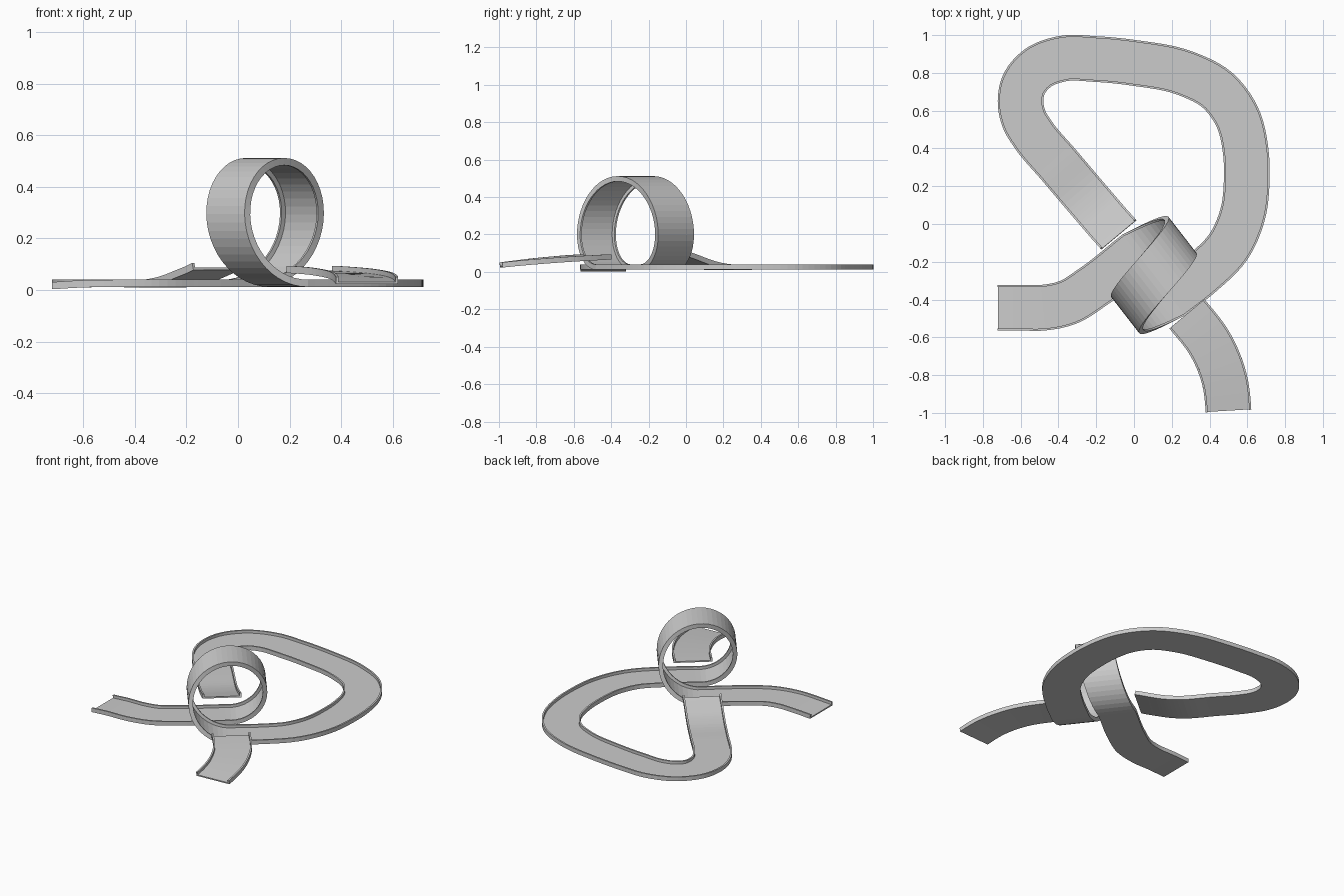
import bpy, bmesh, math
from mathutils import Vector as V

if "Cube" in bpy.data.objects:
    bpy.data.objects.remove(bpy.data.objects["Cube"])

UP = V((0, 0, 1))
A = math.radians(37.8)                       # heading of the loop
D = V((math.cos(A), math.sin(A), 0))         # forward through the loop
N = D.cross(UP)                              # right-hand side of the loop
BASE = 0.012                                 # underside height of flat track

# U-shaped cross-section (sideways, upwards): thin floor with two side rails
W, RAIL, FLOOR, H = 0.121, 0.011, 0.009, 0.028
PROFILE = [(-W, 0), (W, 0), (W, H), (W - RAIL, H), (W - RAIL, FLOOR),
           (-W + RAIL, FLOOR), (-W + RAIL, H), (-W, H)]


def spline(pts, start_dir, end_dir, step=6):
    """Smooth path with given end headings, as (position, right, up) frames."""
    p = [V(q if len(q) == 3 else (*q, BASE)) for q in pts]
    tan = []
    for i in range(len(p)):
        if 0 < i < len(p) - 1:
            a, b = p[i] - p[i - 1], p[i + 1] - p[i]
            tan.append((a / a.length * b.length + b / b.length * a.length)
                       / (a.length + b.length))
        else:
            tan.append(V(start_dir if i == 0 else end_dir).normalized())
    frames = []
    for i in range(len(p) - 1):
        L = (p[i + 1] - p[i]).length
        m0, m1 = tan[i] * L, tan[i + 1] * L
        for k in range(step + (i == len(p) - 2)):
            t = k / step
            pos = (p[i] * (2*t**3 - 3*t*t + 1) + m0 * (t**3 - 2*t*t + t)
                   + p[i + 1] * (3*t*t - 2*t**3) + m1 * (t**3 - t*t))
            d = (p[i] * (6*t*t - 6*t) + m0 * (3*t*t - 4*t + 1)
                 + p[i + 1] * (6*t - 6*t*t) + m1 * (3*t*t - 2*t))
            right = d.cross(UP).normalized()
            frames.append((pos, right, right.cross(d).normalized()))
    return frames


def loop(centre, radius, shift, segs=48):
    """Vertical loop that drifts sideways so exit clears entry."""
    frames = []
    for i in range(segs + 1):
        a = 2 * math.pi * i / segs
        up = -D * math.sin(a) + UP * math.cos(a)
        frames.append((centre + N * shift * (i / segs - 0.5) - up * radius, N, up))
    return frames


def sweep(name, frames):
    bm = bmesh.new()
    rings = [[bm.verts.new(p + r * x + u * y) for x, y in PROFILE]
             for p, r, u in frames]
    n = len(PROFILE)
    for a, b in zip(rings, rings[1:]):
        for i in range(n):
            j = (i + 1) % n
            bm.faces.new((a[i], a[j], b[j], b[i]))
    for ring in (rings[0], rings[-1]):       # end caps: floor and two rails
        for ids in ((0, 1, 4, 5), (1, 2, 3, 4), (0, 5, 6, 7)):
            bm.faces.new([ring[k] for k in ids])
    bmesh.ops.recalc_face_normals(bm, faces=bm.faces)
    me = bpy.data.meshes.new(name)
    bm.to_mesh(me)
    bm.free()
    ob = bpy.data.objects.new(name, me)
    bpy.context.collection.objects.link(ob)
    return ob


# Main track: entry, loop, circuit and take-off ramp in one sweep
R, SHIFT = 0.25, 0.30
centre = V((0.105, -0.27, BASE + R))
p_in = centre - N * SHIFT / 2 - UP * R
p_out = centre + N * SHIFT / 2 - UP * R
entry = spline([(-0.72, -0.443, 0.003), (-0.60, -0.443, 0.010), (-0.48, -0.443),
                (-0.35, -0.415), (-0.22, -0.335), p_in], (1, 0, 0.06), D)
circuit = spline([p_out, p_out + D * 0.2, (0.50, -0.12), (0.575, 0.05),
                  (0.597, 0.25), (0.592, 0.38), (0.545, 0.57), (0.44, 0.71),
                  (0.28, 0.795), (0, 0.853), (-0.2, 0.873), (-0.38, 0.875),
                  (-0.51, 0.825), (-0.585, 0.735), (-0.60, 0.635),
                  (-0.58, 0.55), (-0.535, 0.475), (-0.40, 0.315),
                  (-0.26, 0.15, 0.014), (-0.20, 0.08, 0.028),
                  (-0.14, 0.01, 0.052), (-0.08, -0.058, 0.078)],
                 D, (0.64, -0.768, 0.3))
sweep("main_track", entry[:-1] + loop(centre, R, SHIFT) + circuit[1:])

# Landing ramp beyond the gap, curving down to the right
sweep("landing_ramp", spline([(0.28, -0.476, 0.066), (0.405, -0.64, 0.056),
                              (0.478, -0.82, 0.041), (0.50, -0.987, 0.023)],
                             (0.64, -0.768, -0.03), (0.06, -1, -0.12)))
